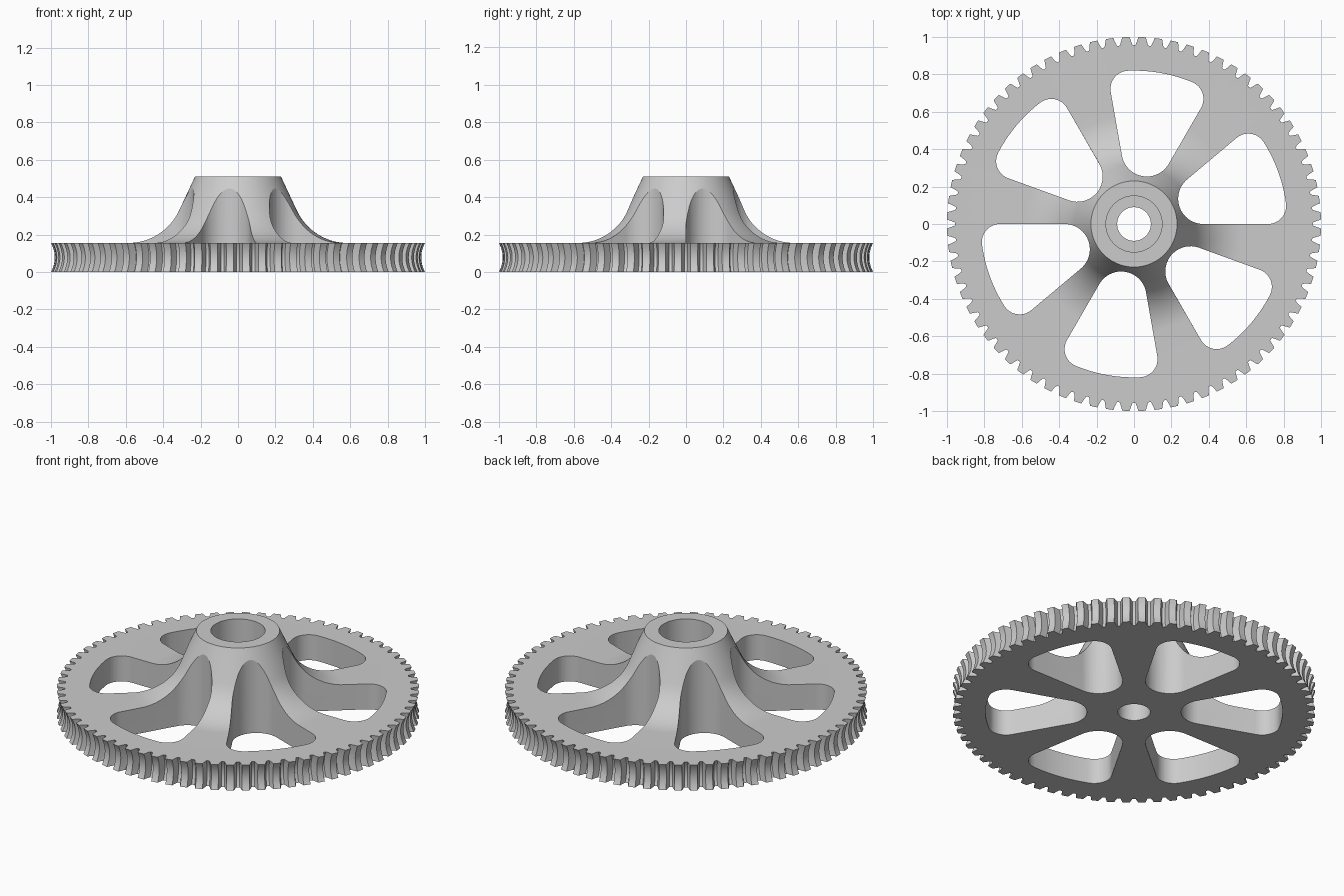
import bpy, bmesh, math

if "Cube" in bpy.data.objects:
    bpy.data.objects.remove(bpy.data.objects["Cube"])

TEETH = 72
PLATE = 0.155          # rim thickness
TOP = 0.51             # hub height
STEPS = 12             # rim slices

steel = bpy.data.materials.new("steel grey")
steel.diffuse_color = (0.6, 0.6, 0.6, 1)
steel.use_nodes = True
steel.node_tree.nodes["Principled BSDF"].inputs["Base Color"].default_value = steel.diffuse_color


def finish(name, bm):
    bmesh.ops.recalc_face_normals(bm, faces=bm.faces)
    mesh = bpy.data.meshes.new(name)
    bm.to_mesh(mesh)
    bm.free()
    mesh.materials.append(steel)
    ob = bpy.data.objects.new(name, mesh)
    bpy.context.collection.objects.link(ob)
    return ob


# one tooth pitch: (fraction of pitch, height from root 0 to tip 1)
TOOTH = [(0, 0), (0.1, 0.03), (0.19, 0.5), (0.27, 1),
         (0.5, 1), (0.73, 1), (0.81, 0.5), (0.9, 0.03)]


def rim_point(h, z):
    """Concave throat: the rim dips inwards at half thickness."""
    dip = 0.02 * (1 - (2 * z / PLATE - 1) ** 2)
    return (0.956 + 0.044 * h - dip, z)


# hub flare: straight cone running into a fillet on the plate
RHO, CX, SLANT = 0.3, 0.587, math.radians(25)
flare = []
for i in range(17):
    a = math.pi / 2 + (SLANT - math.pi / 2) * i / 16
    flare.append((CX - RHO * math.cos(a), PLATE + RHO - RHO * math.sin(a)))

# toothed wheel with flared hub and stepped bore
bm = bmesh.new()
rings = []
for t in range(TEETH):
    for f, h in TOOTH:
        a = (t + f) * math.tau / TEETH
        prof = [(0.09, 0)]
        prof += [rim_point(h, PLATE * k / STEPS) for k in range(STEPS + 1)]
        prof += flare + [(0.23, TOP), (0.15, TOP), (0.15, PLATE), (0.09, PLATE)]
        rings.append([bm.verts.new((r * math.cos(a), r * math.sin(a), z))
                      for r, z in prof])
for i, ring in enumerate(rings):
    nxt = rings[(i + 1) % len(rings)]
    n = len(ring)
    for j in range(n):
        k = (j + 1) % n
        bm.faces.new((ring[j], nxt[j], nxt[k], ring[k]))
wheel = finish("worm_wheel", bm)


# window outline: 40 degree sector with rounded corners
def arc(cx, cy, r, a0, a1, n):
    return [(cx + r * math.cos(math.radians(a0 + (a1 - a0) * i / n)),
             cy + r * math.sin(math.radians(a0 + (a1 - a0) * i / n)))
            for i in range(n + 1)]


HALF, R_OUT, FIL, D_IN = 20, 0.82, 0.097, 0.395
s = math.sin(math.radians(HALF))
corner_d = R_OUT - FIL
corner_a = HALF - math.degrees(math.asin(FIL / corner_d))
cc = (corner_d * math.cos(math.radians(corner_a)),
      corner_d * math.sin(math.radians(corner_a)))
outline = arc(cc[0], -cc[1], FIL, -90 - HALF, -corner_a, 12)
outline += arc(0, 0, R_OUT, -corner_a, corner_a, 12)[1:-1]
outline += arc(cc[0], cc[1], FIL, corner_a, 90 + HALF, 12)
outline += arc(D_IN, 0, D_IN * s, 90 + HALF, 270 - HALF, 24)

# six window cutters
bm = bmesh.new()
for w in range(6):
    a = math.radians(HALF + 60 * w)
    c, sn = math.cos(a), math.sin(a)
    lo, hi = [[bm.verts.new((x * c - y * sn, x * sn + y * c, z))
               for x, y in outline] for z in (-0.1, 0.7)]
    bm.faces.new(lo[::-1])
    bm.faces.new(hi)
    for i in range(len(lo)):
        j = (i + 1) % len(lo)
        bm.faces.new((lo[i], lo[j], hi[j], hi[i]))
cutter = finish("window_cutter", bm)
cutter.hide_render = True

# cut the windows, then smooth the curved faces
mod = wheel.modifiers.new("windows", 'BOOLEAN')
mod.operation = 'DIFFERENCE'
mod.solver = 'EXACT'
mod.object = cutter
bpy.context.view_layer.objects.active = wheel
wheel.select_set(True)
bpy.ops.object.modifier_apply(modifier=mod.name)
bpy.data.objects.remove(cutter)
bpy.ops.object.shade_smooth_by_angle(angle=math.radians(25))
